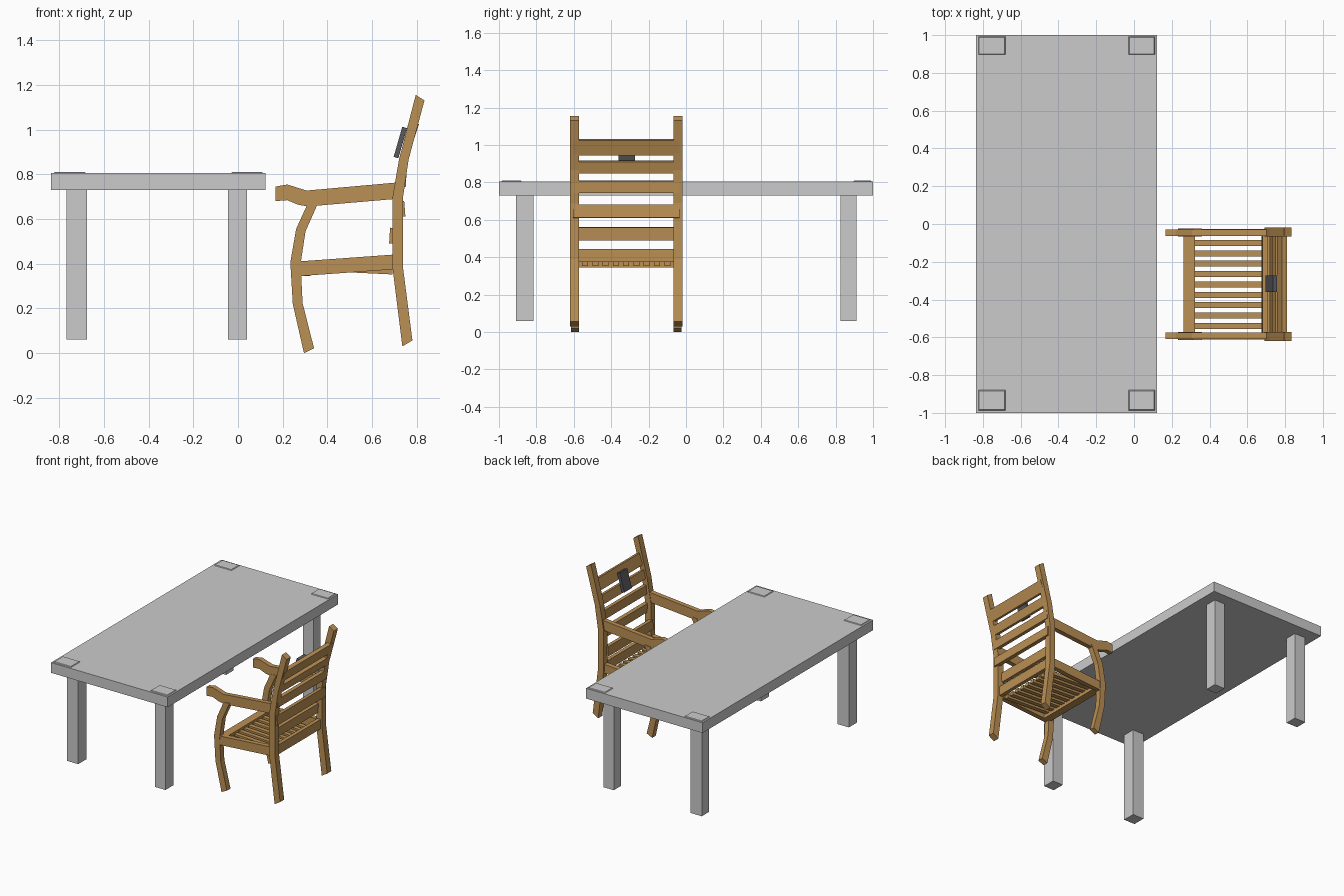
import bpy, bmesh
from mathutils import Matrix, Vector

if "Cube" in bpy.data.objects:
    bpy.data.objects.remove(bpy.data.objects["Cube"])


def material(name, color):
    m = bpy.data.materials.new(name)
    m.diffuse_color = color
    m.use_nodes = True
    m.node_tree.nodes["Principled BSDF"].inputs["Base Color"].default_value = m.diffuse_color
    return m


WOOD = material("wood", (0.50, 0.28, 0.09, 1))
DARK = material("dark_grey", (0.10, 0.10, 0.11, 1))


def finish(name, bm, mat=None):
    bmesh.ops.recalc_face_normals(bm, faces=bm.faces)
    me = bpy.data.meshes.new(name)
    bm.to_mesh(me)
    bm.free()
    ob = bpy.data.objects.new(name, me)
    bpy.context.collection.objects.link(ob)
    if mat:
        me.materials.append(mat)
    return ob


def box(name, x, y, z, mat=None, tilt=0.0):
    """Box from (min, max) ranges, tilted about its own y axis."""
    bm = bmesh.new()
    size = [r[1] - r[0] for r in (x, y, z)]
    mid = Vector([(r[0] + r[1]) / 2 for r in (x, y, z)])
    mtx = Matrix.Translation(mid) @ Matrix.Rotation(tilt, 4, 'Y') @ Matrix.Diagonal((*size, 1))
    bmesh.ops.create_cube(bm, size=1, matrix=mtx)
    return finish(name, bm, mat)


def side_strip(name, edge_a, edge_b, y0, y1, mat):
    """Curved bar: two xz edge lines joined into a strip and extruded along y."""
    bm = bmesh.new()
    rings = []
    for (ax, az), (bx, bz) in zip(edge_a, edge_b):
        rings.append([bm.verts.new(c) for c in
                      ((ax, y0, az), (bx, y0, bz), (bx, y1, bz), (ax, y1, az))])
    for r, s in zip(rings, rings[1:]):
        for i in range(4):
            j = (i + 1) % 4
            bm.faces.new((r[i], r[j], s[j], s[i]))
    bm.faces.new(rings[0])
    bm.faces.new(rings[-1])
    return finish(name, bm, mat)


def corner_pad(name, x, y):
    """Low plate with sloped edges on the table top."""
    bm = bmesh.new()
    g = 0.008
    low = [bm.verts.new((a, b, 0.80)) for a, b in
           ((x[0] - g, y[0] - g), (x[1] + g, y[0] - g), (x[1] + g, y[1] + g), (x[0] - g, y[1] + g))]
    top = [bm.verts.new((a, b, 0.811)) for a, b in
           ((x[0], y[0]), (x[1], y[0]), (x[1], y[1]), (x[0], y[1]))]
    for i in range(4):
        j = (i + 1) % 4
        bm.faces.new((low[i], low[j], top[j], top[i]))
    bm.faces.new(low)
    bm.faces.new(top)
    return finish(name, bm)


# Table
box("table_top", (-0.836, 0.122), (-1, 1), (0.73, 0.806))
for x in ((-0.768, -0.676), (-0.045, 0.041)):
    for y in ((-0.91, -0.815), (0.825, 0.912)):
        box("table_leg", x, y, (0.06, 0.74))
for x in ((-0.82, -0.685), (-0.025, 0.107)):
    for y in ((-0.983, -0.883), (0.90, 0.988)):
        corner_pad("corner_pad", x, y)

# Chair side frames
leg_a = [(0.295, 0.0), (0.245, 0.22), (0.234, 0.406), (0.26, 0.555), (0.312, 0.67)]
leg_b = [(0.340, 0.022), (0.289, 0.223), (0.28, 0.40), (0.302, 0.545), (0.360, 0.675)]
arm_a = [(0.168, 0.745), (0.22, 0.754), (0.272, 0.738), (0.306, 0.727), (0.71, 0.763)]
arm_b = [(0.168, 0.680), (0.22, 0.684), (0.268, 0.664), (0.312, 0.656), (0.71, 0.690)]
post_a = [(0.735, 0.03), (0.69, 0.39), (0.69, 0.69), (0.72, 0.866), (0.795, 1.155)]
post_b = [(0.78, 0.057), (0.737, 0.39), (0.737, 0.69), (0.763, 0.866), (0.834, 1.13)]
rail_a = [(0.27, 0.41), (0.70, 0.441)]
rail_b = [(0.27, 0.344), (0.70, 0.375)]
for out, s in ((-0.62, 1), (-0.019, -1)):
    side_strip("front_leg", leg_a, leg_b, out + s * 0.005, out + s * 0.047, WOOD)
    side_strip("armrest", arm_a, arm_b, out + s * 0.01, out + s * 0.045, WOOD)
    side_strip("back_post", post_a, post_b, out, out + s * 0.048, WOOD)
    side_strip("seat_rail", rail_a, rail_b, out + s * 0.008, out + s * 0.044, WOOD)

# Seat frame and slats
box("front_rail", (0.262, 0.322), (-0.585, -0.055), (0.345, 0.41), WOOD)
for i in range(9):
    y = -0.54 + i * 0.055
    side_strip("seat_slat", [(0.31, 0.395), (0.69, 0.378)], [(0.31, 0.37), (0.69, 0.352)],
               y - 0.016, y + 0.016, WOOD)

# Back slats: x centre, z range, tilt
for x, z, t in ((0.712, (0.375, 0.445), 0), (0.692, (0.49, 0.56), 0.06),
                (0.732, (0.61, 0.68), -0.08), (0.738, (0.743, 0.808), 0.06),
                (0.753, (0.85, 0.915), 0.26), (0.783, (0.945, 1.03), 0.32)):
    inset = 0 if z[0] > 0.6 else 0.02
    box("back_slat", (x - 0.014, x + 0.014), (-0.605 + inset, -0.034 - inset), z, WOOD, t)

# Small panel on the front of the backrest
box("back_panel", (0.715, 0.737), (-0.36, -0.272), (0.872, 1.012), DARK, 0.28)
